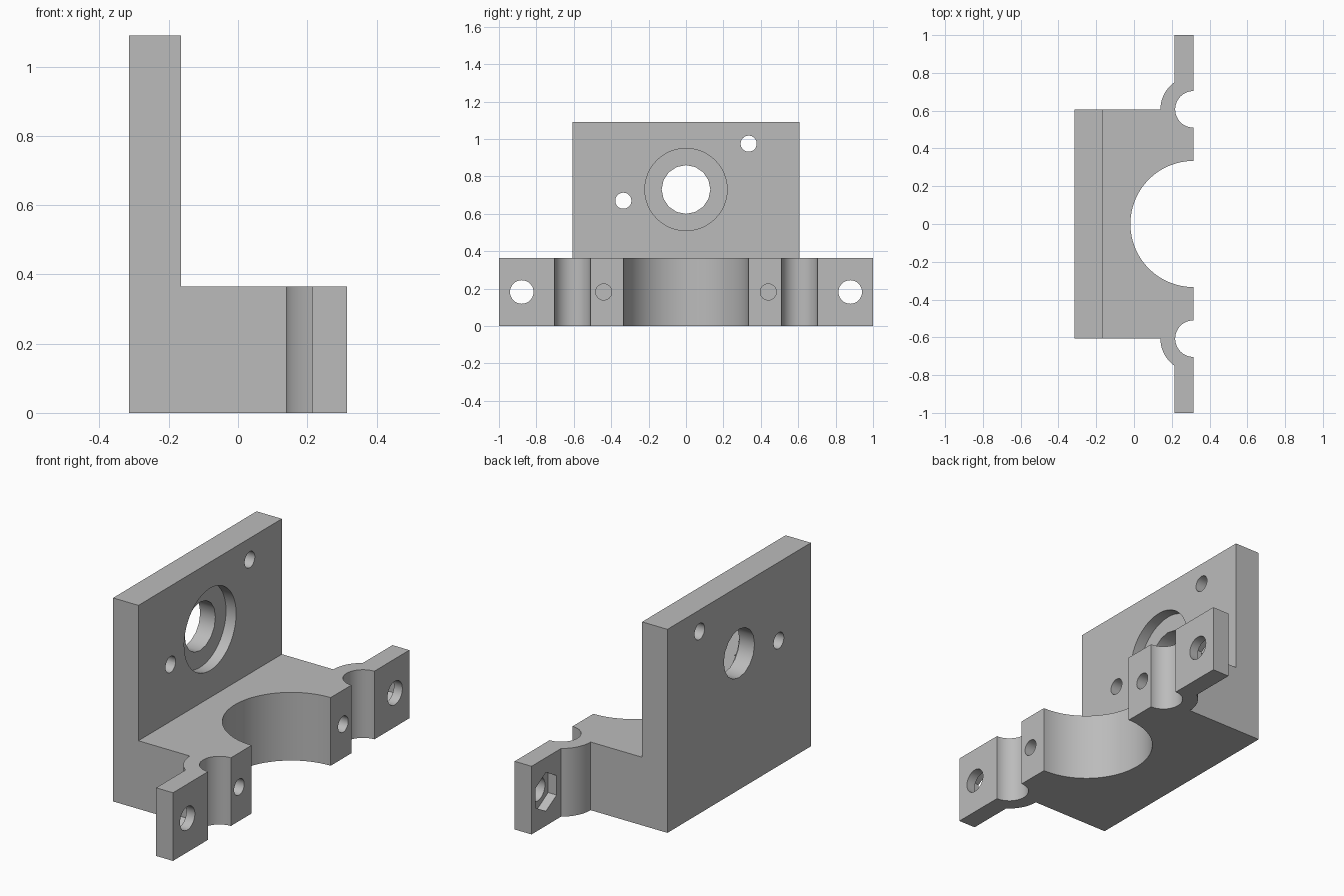
import bpy
import bmesh
from math import pi, cos, sin, asin, acos

default = bpy.data.objects.get("Cube")
if default:
    bpy.data.objects.remove(default, do_unlink=True)

# Main dimensions
FRONT, BACK = 0.315, -0.315
PLATE_FACE = -0.165
HALF_WIDTH, HEIGHT, BASE_TOP = 0.607, 1.09, 0.365
WING_BACK = 0.215
ROD_Y, ROD_R, SLEEVE_R, BORE_R = 0.607, 0.097, 0.175, 0.334
MID_Z = 0.182

grey = bpy.data.materials.new("plain grey")
grey.use_nodes = True
colour = (0.5, 0.5, 0.5, 1)
grey.diffuse_color = colour
grey.node_tree.nodes["Principled BSDF"].inputs["Base Color"].default_value = colour


def arc(cy, radius, start, end, steps):
    """Points on a circle centred on the front face; angle 0 points to the back."""
    angles = [start + (end - start) * i / steps for i in range(steps + 1)]
    return [(FRONT - radius * cos(a), cy + radius * sin(a)) for a in angles]


def new_object(name, bm):
    bmesh.ops.recalc_face_normals(bm, faces=bm.faces)
    mesh = bpy.data.meshes.new(name)
    bm.to_mesh(mesh)
    bm.free()
    obj = bpy.data.objects.new(name, mesh)
    bpy.context.collection.objects.link(obj)
    mesh.materials.append(grey)
    return obj


def prism(name, outline, lift):
    """Closed outline, given as 3D points, swept along a vector."""
    bm = bmesh.new()
    face = bm.faces.new([bm.verts.new(p) for p in outline])
    result = bmesh.ops.extrude_face_region(bm, geom=[face], use_keep_orig=True)
    moved = [v for v in result["geom"] if isinstance(v, bmesh.types.BMVert)]
    bmesh.ops.translate(bm, verts=moved, vec=lift)
    return new_object(name, bm)


def x_drill(name, y, z, radius, x0, x1, sides=32):
    """Cutter lying along x, with a corner pointing up."""
    ring = [(x0, y + radius * sin(2 * pi * i / sides), z + radius * cos(2 * pi * i / sides))
            for i in range(sides)]
    return prism(name, ring, (x1 - x0, 0, 0))


# Plan outline: half of it, then its mirror image
sleeve_end = acos((FRONT - WING_BACK) / SLEEVE_R)
half = arc(0, BORE_R, 0, pi / 2, 32)
half += arc(ROD_Y, ROD_R, -pi / 2, pi / 2, 24)
half += [(FRONT, 1), (WING_BACK, 1)]
half += arc(ROD_Y, SLEEVE_R, sleeve_end, 0, 12)
half += [(BACK, HALF_WIDTH)]
plan = half + [(x, -y) for x, y in reversed(half[1:])]
bracket = prism("motor_bracket", [(x, y, 0) for x, y in plan], (0, 0, HEIGHT))

# Space in front of the upright plate
clearance = prism("plate_clearance",
                  [(PLATE_FACE, -2, BASE_TOP), (1, -2, BASE_TOP), (1, 2, BASE_TOP), (PLATE_FACE, 2, BASE_TOP)],
                  (0, 0, 2))
cutters = [clearance]

# Shaft hole with its recess, and two fixing holes in the plate
cutters.append(x_drill("shaft_hole", 0, 0.73, 0.13, -1, 0, 16))
cutters.append(x_drill("shaft_recess", 0, 0.73, 0.22, PLATE_FACE - 0.06, 0, 48))
cutters.append(x_drill("upper_fixing_hole", 0.335, 0.975, 0.043, -1, 0))
cutters.append(x_drill("lower_fixing_hole", -0.335, 0.67, 0.043, -1, 0))

# Clamp holes, nut pockets and blind screw holes on both sides
for side in (-1, 1):
    cutters.append(x_drill("clamp_hole", side * 0.878, MID_Z, 0.063, 0, 1))
    cutters.append(x_drill("nut_pocket", side * 0.878, MID_Z, 0.104, 0, WING_BACK + 0.05, 6))
    cutters.append(x_drill("screw_hole", side * 0.44, MID_Z, 0.043, 0.0, 1))

bpy.ops.object.select_all(action='DESELECT')
bpy.context.view_layer.objects.active = bracket
bracket.select_set(True)
for cutter in cutters:
    cut = bracket.modifiers.new(cutter.name, 'BOOLEAN')
    cut.operation = 'DIFFERENCE'
    cut.solver = 'EXACT'
    cut.object = cutter
    bpy.ops.object.modifier_apply(modifier=cut.name)
    bpy.data.objects.remove(cutter, do_unlink=True)

bpy.ops.object.shade_smooth_by_angle(angle=pi / 6)
